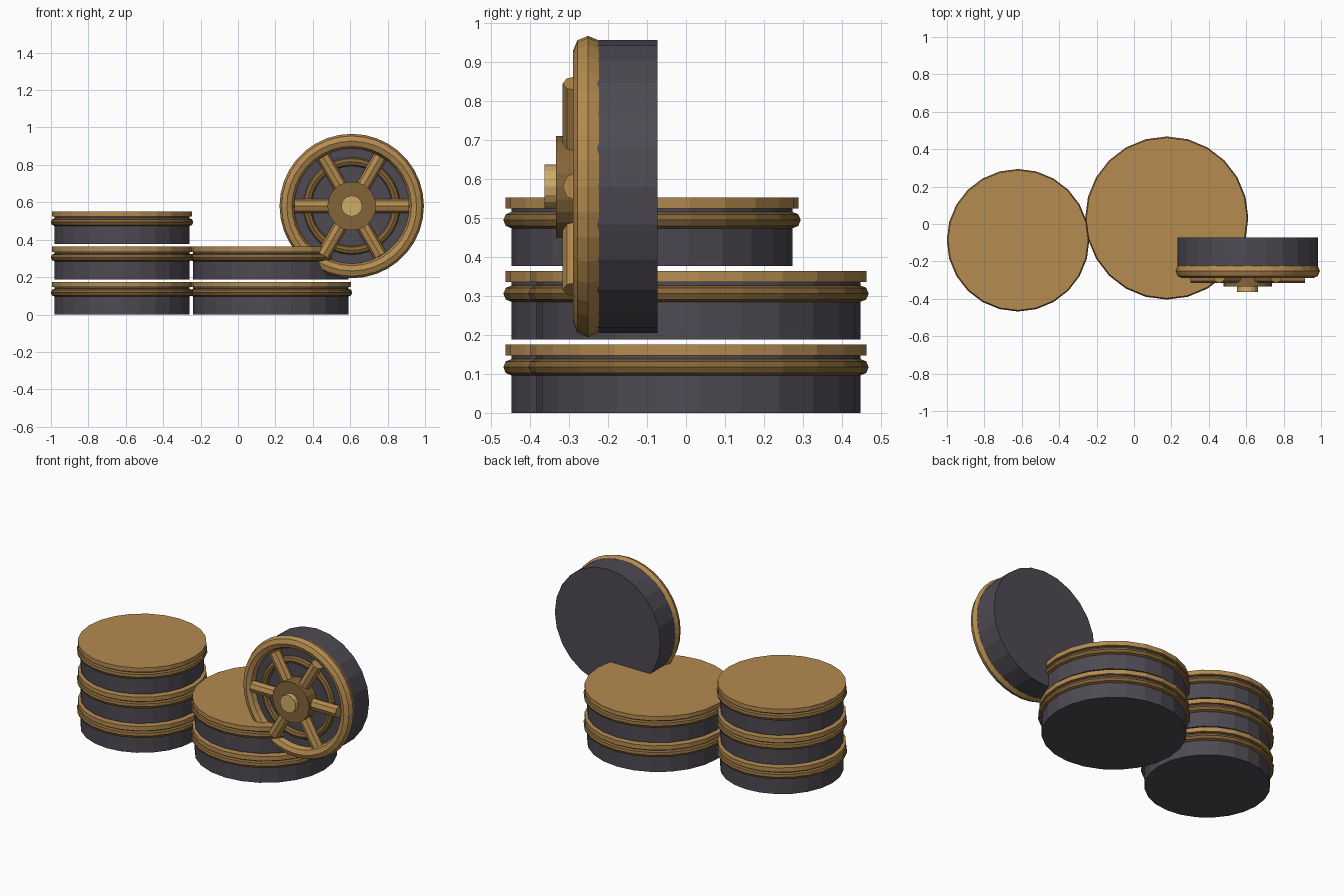
import bpy
from math import radians, sin, cos, pi

cube = bpy.data.objects.get("Cube")
if cube:
    bpy.data.objects.remove(cube, do_unlink=True)


def material(name, rgb):
    mat = bpy.data.materials.new(name)
    mat.use_nodes = True
    mat.diffuse_color = (*rgb, 1)
    mat.node_tree.nodes["Principled BSDF"].inputs["Base Color"].default_value = (*rgb, 1)
    return mat


steel = material("dark steel", (0.075, 0.068, 0.085))
brass = material("brass", (0.46, 0.26, 0.08))
bronze = material("dark bronze", (0.23, 0.13, 0.04))
gold = material("pale gold", (0.62, 0.41, 0.14))

FACING_FRONT = (pi / 2, 0, 0)


def finish(name, mat):
    obj = bpy.context.object
    obj.name = obj.data.name = name
    obj.data.materials.append(mat)
    return obj


def cylinder(name, mat, radius, depth, location, rotation=(0, 0, 0), sides=24):
    bpy.ops.mesh.primitive_cylinder_add(vertices=sides, radius=radius, depth=depth,
                                        location=location, rotation=rotation)
    return finish(name, mat)


def ring(name, mat, major, minor, location, rotation=(0, 0, 0), sides=24):
    bpy.ops.mesh.primitive_torus_add(major_segments=sides, minor_segments=8,
                                     major_radius=major, minor_radius=minor,
                                     location=location, rotation=rotation)
    return finish(name, mat)


def front_disc(name, mat, radius, front, back, sides=24):
    # Disc about the wheel axis, between two y positions
    return cylinder(name, mat, radius, back - front,
                    (WHEEL_X, (front + back) / 2, WHEEL_Z), FACING_FRONT, sides)


def drum_stack(side, x, y, radius, count):
    # Drums with a raised band and an overhanging lid
    for i in range(count):
        z = i * 0.1885
        label = f"{side}_drum_{i + 1}"
        cylinder(label + "_body", steel, radius, 0.16, (x, y, z + 0.08))
        ring(label + "_band", bronze, radius, 0.021, (x, y, z + 0.117))
        cylinder(label + "_lid", brass, radius + 0.015, 0.028, (x, y, z + 0.161))


drum_stack("right", -0.62, -0.087, 0.36, 3)
drum_stack("left", 0.175, 0.032, 0.415, 2)

# Upright drum with a spoked front
WHEEL_X, WHEEL_Z = 0.608, 0.58
front_disc("wheel_drum", steel, 0.375, -0.25, -0.073)
ring("wheel_rim", brass, 0.347, 0.039, (WHEEL_X, -0.251, WHEEL_Z), FACING_FRONT, 36)
ring("wheel_inner_ring", bronze, 0.237, 0.023, (WHEEL_X, -0.255, WHEEL_Z), FACING_FRONT, 36)
front_disc("wheel_hub", bronze, 0.13, -0.333, -0.24)
front_disc("wheel_hub_cap", gold, 0.056, -0.363, -0.32, 16)

# Spokes radiating from the hub to the rim
SPOKE_MID, SPOKE_LENGTH = 0.2, 0.21
for i in range(6):
    angle = radians(60 * i)
    spot = (WHEEL_X + SPOKE_MID * cos(angle), -0.279, WHEEL_Z + SPOKE_MID * sin(angle))
    cylinder(f"wheel_spoke_{i + 1}", brass, 0.037, SPOKE_LENGTH, spot,
             (0, pi / 2 - angle, 0), 8)
